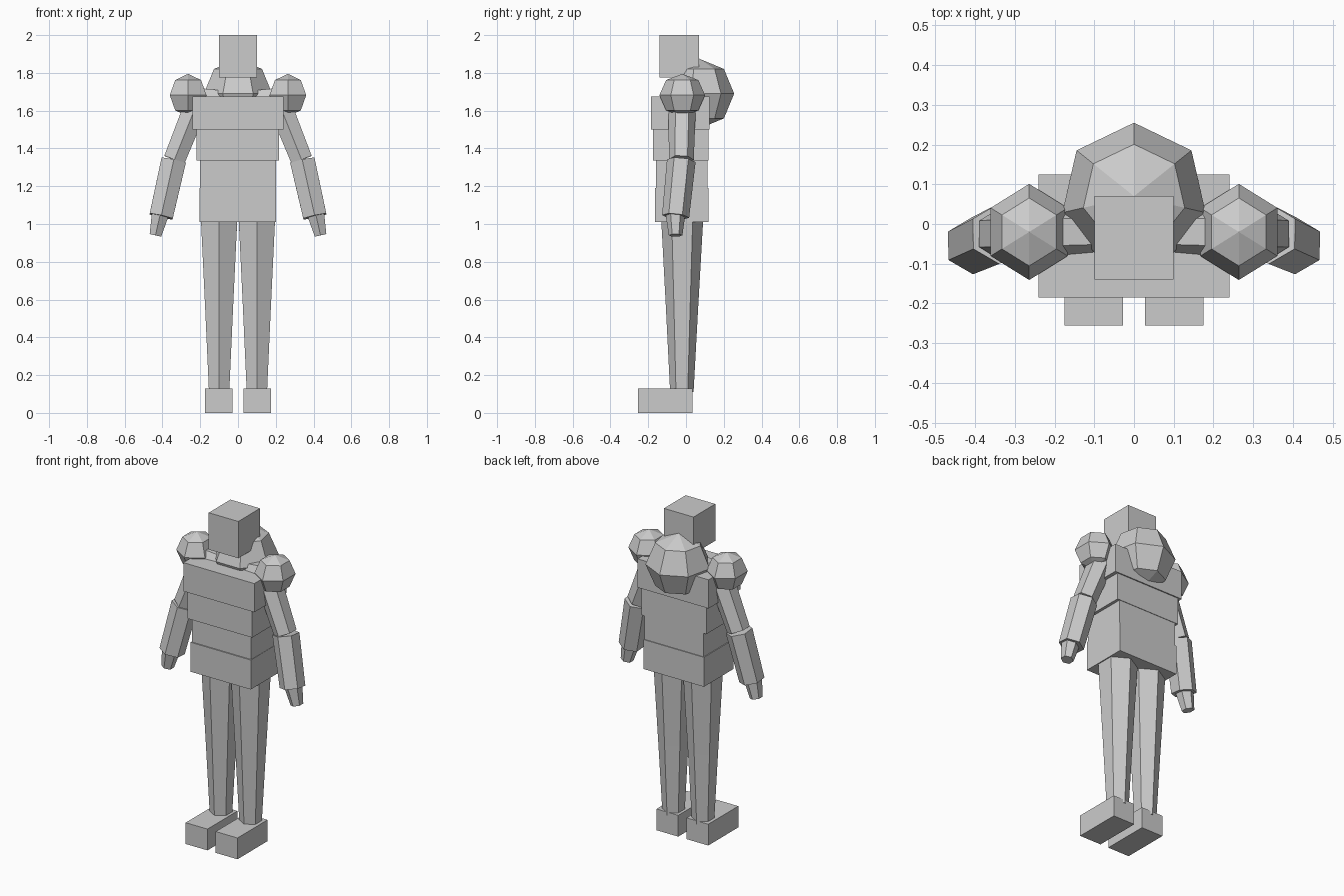
import bpy, bmesh, math
from mathutils import Vector

cube = bpy.data.objects.get("Cube")
if cube:
    bpy.data.objects.remove(cube, do_unlink=True)

GREY = (0.6, 0.6, 0.6, 1.0)
mat = bpy.data.materials.new("plain grey")
mat.use_nodes = True
mat.diffuse_color = GREY
mat.node_tree.nodes["Principled BSDF"].inputs["Base Color"].default_value = GREY


def finish(name, bm):
    bmesh.ops.recalc_face_normals(bm, faces=bm.faces)
    mesh = bpy.data.meshes.new(name)
    bm.to_mesh(mesh)
    bm.free()
    mesh.materials.append(mat)
    bpy.context.collection.objects.link(bpy.data.objects.new(name, mesh))


def box(name, low, high):
    bm = bmesh.new()
    bmesh.ops.create_cube(bm, size=1)
    for v in bm.verts:
        v.co = Vector([(a + b) / 2 + c * (b - a) for a, b, c in zip(low, high, v.co)])
    finish(name, bm)


def limb(name, start, end, r1, r2, sides=6):
    """Tapered prism between two points, with a ridge facing the front."""
    start, end = Vector(start), Vector(end)
    axis = (end - start).normalized()
    side = axis.cross(Vector((0, 1, 0))).normalized()
    front = side.cross(axis)
    bm = bmesh.new()
    rings = []
    for p, r in ((start, r1), (end, r2)):
        angles = [math.tau * i / sides for i in range(sides)]
        rings.append([bm.verts.new(p + r * (math.cos(a) * front + math.sin(a) * side))
                      for a in angles])
    for i in range(sides):
        j = (i + 1) % sides
        bm.faces.new((rings[0][i], rings[0][j], rings[1][j], rings[1][i]))
    bm.faces.new(rings[0])
    bm.faces.new(rings[1])
    finish(name, bm)


def ball(name, centre, radii, segments):
    """Faceted ball with four bands and a corner on the +x side."""
    bm = bmesh.new()
    bmesh.ops.create_uvsphere(bm, u_segments=segments, v_segments=4, radius=1)
    for v in bm.verts:
        v.co = Vector([c + r * k for c, r, k in zip(centre, radii, v.co)])
    finish(name, bm)


# Head, neck and stacked torso
box("head", (-0.1, -0.14, 1.775), (0.1, 0.07, 2.0))
limb("neck", (-0.01, -0.03, 1.64), (-0.02, -0.03, 1.77), 0.04, 0.01)
box("chest", (-0.24, -0.185, 1.5), (0.24, 0.125, 1.675))
box("ribs", (-0.22, -0.175, 1.335), (0.218, 0.118, 1.5))
box("waist", (-0.2, -0.158, 1.19), (0.2, 0.115, 1.335))
box("hips", (-0.205, -0.165, 1.01), (0.202, 0.12, 1.19))

# Round pack on the upper back
ball("back_pack", (0, 0.07, 1.69), (0.185, 0.185, 0.185), 7)

# Limbs on both sides
for s, label in ((1, "left"), (-1, "right")):
    limb(label + "_collar", (s * 0.04, -0.02, 1.65), (s * 0.22, -0.02, 1.66), 0.06, 0.07)
    ball(label + "_shoulder", (s * 0.264, -0.02, 1.682), (0.112, 0.121, 0.113), 6)
    limb(label + "_upper_arm", (s * 0.225, -0.02, 1.62), (s * 0.337, -0.025, 1.34), 0.072, 0.066)
    limb(label + "_forearm", (s * 0.341, -0.025, 1.335), (s * 0.407, -0.055, 1.04), 0.076, 0.072)
    limb(label + "_hand", (s * 0.412, -0.056, 1.05), (s * 0.437, -0.055, 0.94), 0.052, 0.036)
    limb(label + "_thigh", (s * 0.1, -0.02, 1.04), (s * 0.1, -0.021, 0.55), 0.112, 0.085)
    limb(label + "_shin", (s * 0.1, -0.021, 0.55), (s * 0.1, -0.022, 0.11), 0.085, 0.062)
    x1, x2 = sorted((s * 0.028, s * 0.175))
    box(label + "_foot", (x1, -0.255, 0), (x2, 0.035, 0.13))
